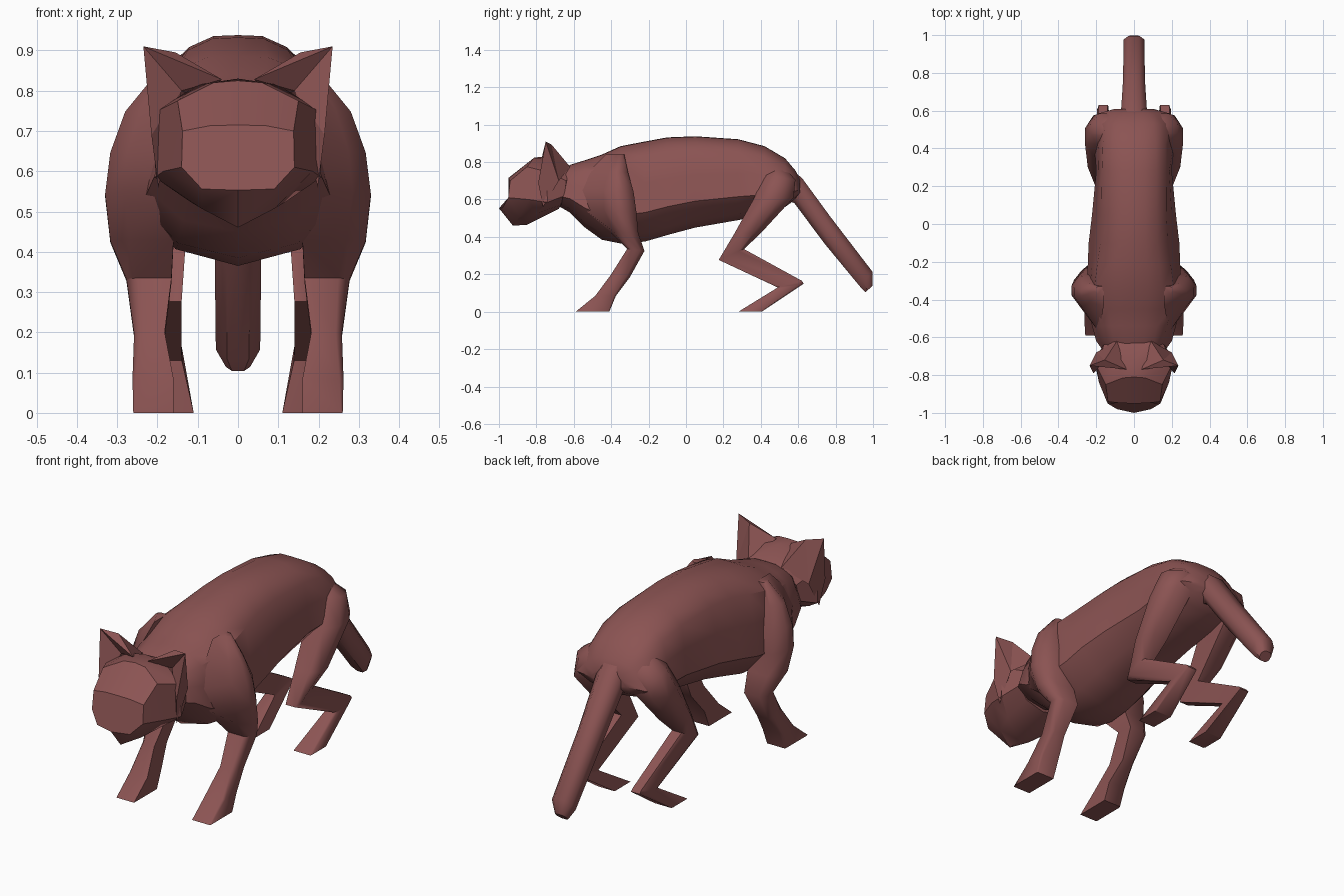
import bpy, bmesh, math

fur = bpy.data.materials.new("reddish brown")
fur.diffuse_color = (0.26, 0.088, 0.086, 1)


def finish(name, bm, angle=32):
    bmesh.ops.remove_doubles(bm, verts=bm.verts, dist=0.0005)
    bmesh.ops.recalc_face_normals(bm, faces=bm.faces)
    me = bpy.data.meshes.new(name)
    bm.to_mesh(me)
    bm.free()
    ob = bpy.data.objects.new(name, me)
    bpy.context.collection.objects.link(ob)
    me.materials.append(fur)
    bpy.ops.object.select_all(action='DESELECT')
    ob.select_set(True)
    bpy.context.view_layer.objects.active = ob
    bpy.ops.object.shade_smooth_by_angle(angle=math.radians(angle))


def loft(name, rings, angle=32):
    """Skin a list of closed rings and cap both ends."""
    bm = bmesh.new()
    vs = [[bm.verts.new(p) for p in r] for r in rings]
    n = len(vs[0])
    for a, b in zip(vs, vs[1:]):
        for i in range(n):
            j = (i + 1) % n
            bm.faces.new((a[i], a[j], b[j], b[i]))
    bm.faces.new(vs[0])
    bm.faces.new(vs[-1])
    finish(name, bm, angle)


def whole(half):
    """Complete a half ring that starts and ends on the centre plane."""
    return half + [(-x, y, z) for x, y, z in half[-2:0:-1]]


# body: y, bottom, top, half width at the belly edge, half width at the back edge
stations = [(-0.69, 0.57, 0.75, 0.15, 0.10), (-0.62, 0.53, 0.785, 0.20, 0.15),
            (-0.54, 0.45, 0.81, 0.222, 0.175), (-0.45, 0.385, 0.84, 0.24, 0.195),
            (-0.35, 0.365, 0.885, 0.25, 0.212), (-0.22, 0.375, 0.91, 0.245, 0.195),
            (-0.10, 0.41, 0.932, 0.24, 0.178), (0.05, 0.45, 0.938, 0.222, 0.172),
            (0.28, 0.49, 0.922, 0.20, 0.17), (0.42, 0.52, 0.885, 0.21, 0.165),
            (0.53, 0.56, 0.82, 0.225, 0.15), (0.585, 0.60, 0.755, 0.19, 0.11), (0.61, 0.63, 0.71, 0.10, 0.06)]
body = []
for y, b, t, w, u in stations:
    prof = [(0, 1), (0.06 * u / 0.17, 0.995), (0.7 * u, 0.94), (u, 0.84), (u + 0.55 * (w - u), 0.58),
            (w, 0.29), (0.62 * w, 0.08), (0, 0)]
    body.append(whole([(x, y, b + f * (t - b)) for x, f in prof]))
loft("body", body, 38)

# head, from the muzzle plate back to the neck
head = [
    [(0, -.95, .715), (.07, -.948, .713), (.138, -.94, .70), (.14, -.95, .61), (.09, -.98, .556), (0, -1, .553)],
    [(0, -.81, .825), (.06, -.815, .82), (.15, -.85, .775), (.185, -.84, .60), (.09, -.89, .507), (0, -.925, .46)],
    [(0, -.72, .83), (.10, -.72, .815), (.20, -.75, .75), (.207, -.74, .585), (.12, -.80, .525), (0, -.85, .465)],
    [(0, -.61, .77), (.10, -.61, .765), (.16, -.64, .70), (.17, -.65, .62), (.11, -.67, .57), (0, -.68, .55)]]
loft("head", [whole(r) for r in head], 32)

# tail, an eight-sided tube that narrows to a chamfered end
tail = []
for (uy, uz), (ly, lz), w in [((.54, .78), (.53, .60), .075), ((.62, .715), (.58, .58), .068),
                              ((.77, .51), (.74, .365), .058), ((.996, .215), (.93, .135), .055),
                              ((.998, .14), (.96, .104), .03)]:
    prof = [(0, 0), (.5, 0), (1, .28), (1, .72), (.5, 1), (0, 1)]
    tail.append(whole([(x * w, uy + f * (ly - uy), uz + f * (lz - uz)) for x, f in prof]))
loft("tail", tail, 46)

# legs: front edge (y, z), back edge (y, z), inner x, outer x, chamfer, forward reach of the inner front edge
front_leg = [((-.37, .84), (-.33, .84), .16, .205, .3, .06), ((-.42, .75), (-.31, .745), .175, .28, .35, .10),
             ((-.44, .65), (-.28, .64), .195, .317, .35, .12), ((-.44, .55), (-.265, .53), .20, .33, .35, .11),
             ((-.39, .43), (-.255, .42), .16, .317, .3, .02), ((-.315, .335), (-.222, .325), .165, .277, .25, 0),
             ((-.40, .20), (-.30, .185), .182, .258, .2, 0), ((-.485, .085), (-.375, .085), .16, .262, .1, 0),
             ((-.59, 0), (-.41, 0), .16, .26, .04, 0)]
hind_leg = [((.46, .79), (.53, .77), .08, .14, .3, 0), ((.42, .73), (.585, .705), .10, .23, .35, 0),
            ((.36, .60), (.575, .61), .12, .26, .32, 0), ((.26, .42), (.40, .42), .13, .245, .3, 0),
            ((.175, .277), (.31, .335), .14, .205, .2, 0), ((.49, .13), (.62, .165), .14, .195, .15, 0),
            ((.475, .12), (.63, .15), .137, .195, .15, 0), ((.28, 0), (.405, 0), .11, .205, .05, 0)]
for label, rows in (("front", front_leg), ("hind", hind_leg)):
    for side, s in (("left", 1), ("right", -1)):
        rings = []
        for f, b, xi, xo, c, reach in rows:
            xm = xo - c * (xo - xi)
            prof = [(xi, 0), (xm, 0), (xo, c), (xo, 1 - c), (xm, 1), (xi, 1)]
            ring = [(s * x, f[0] + t * (b[0] - f[0]), f[1] + t * (b[1] - f[1])) for x, t in prof]
            ring[0] = (ring[0][0], ring[0][1] - reach, ring[0][2])
            rings.append(ring)
        loft(f"{label}_leg_{side}", rings, 55)

# ears: hollow front, ridged back
ear = [(.04, -.77, .828), (.235, -.75, .91), (.215, -.79, .69), (.14, -.72, .80),
       (.155, -.72, .895), (.09, -.62, .775), (.20, -.68, .70), (.198, -.765, .56)]
ear_faces = [(0, 3, 1), (1, 3, 2), (0, 1, 4), (0, 4, 5), (4, 6, 5), (4, 1, 6), (1, 2, 6),
             (2, 7, 6), (2, 3, 7), (3, 0, 5), (3, 5, 6), (3, 6, 7)]
for side, s in (("left", 1), ("right", -1)):
    bm = bmesh.new()
    vs = [bm.verts.new((s * x, y, z)) for x, y, z in ear]
    for f in ear_faces:
        bm.faces.new([vs[i] for i in f])
    finish(f"ear_{side}", bm, 20)
